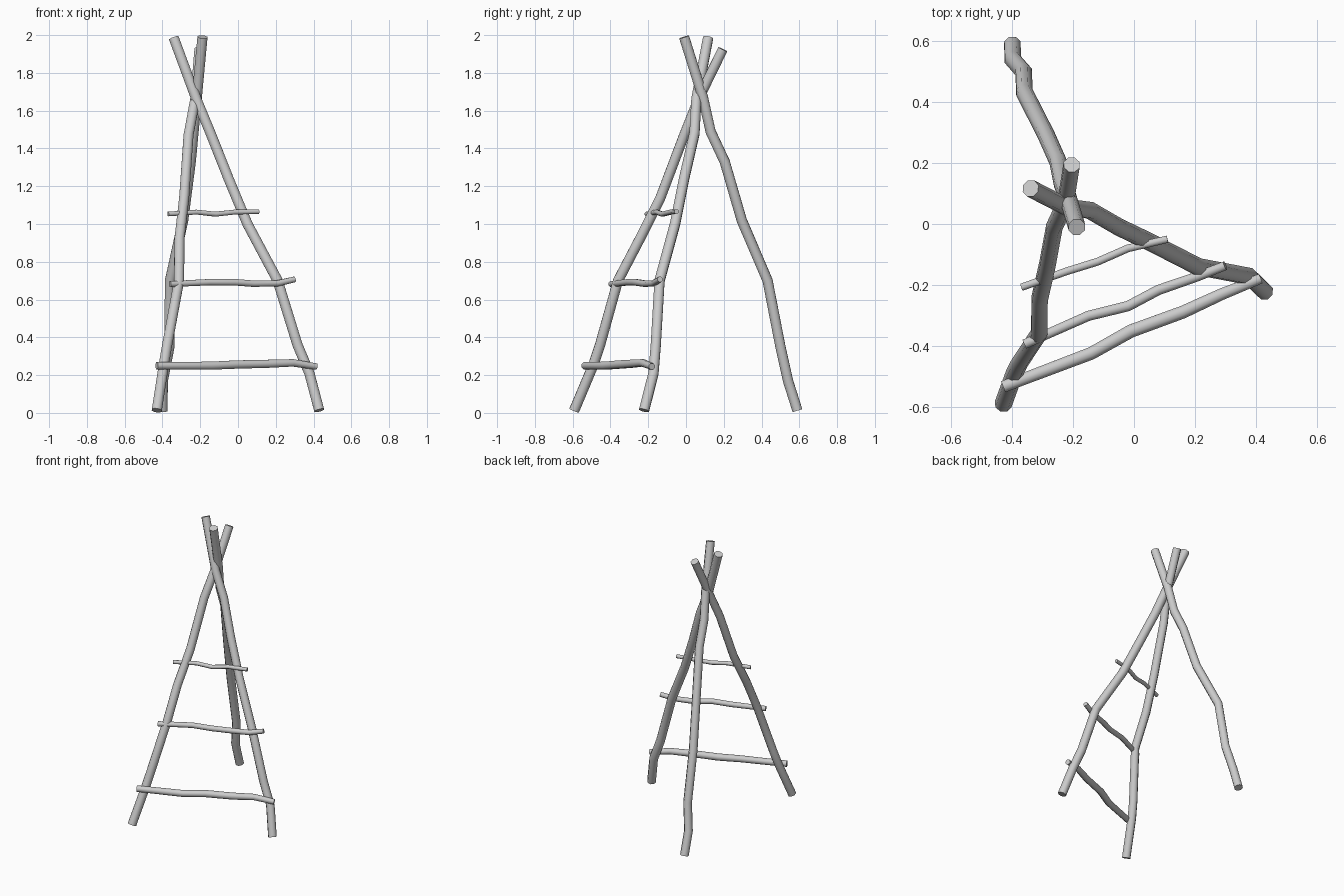
import bpy, bmesh, math
from mathutils import Vector

SIDES = 8


def branch(name, pts, r0, r1, bulge=0.0):
    """Crooked octagonal branch through pts, radius r0 to r1, thicker mid-way by bulge."""
    pts = [Vector(p) for p in pts]
    last = len(pts) - 1
    main = (pts[-1] - pts[0]).normalized()
    ref = Vector((0, 1, 0)) if abs(main.z) > 0.5 else Vector((0, 0, 1))
    bm = bmesh.new()
    rings = []
    for i, p in enumerate(pts):
        a = (pts[i] - pts[i - 1]).normalized() if i > 0 else Vector()
        b = (pts[i + 1] - pts[i]).normalized() if i < last else Vector()
        t = (a + b).normalized()
        u = ref.cross(t).normalized()
        v = t.cross(u)
        f = i / last
        r = r0 + (r1 - r0) * f + bulge * math.sin(math.pi * f)
        rings.append([bm.verts.new(p + r * (u * math.cos(k) + v * math.sin(k)))
                      for k in (2 * math.pi * (j + 0.5) / SIDES for j in range(SIDES))])
    for lo, hi in zip(rings, rings[1:]):
        for j in range(SIDES):
            n = (j + 1) % SIDES
            bm.faces.new((lo[j], lo[n], hi[n], hi[j])).smooth = True
    caps = [bm.faces.new(rings[0][::-1]), bm.faces.new(rings[-1])]
    for cap in caps:  # keep the cut ends crisp
        for e in cap.edges:
            e.smooth = False
    bmesh.ops.recalc_face_normals(bm, faces=bm.faces)
    me = bpy.data.meshes.new(name)
    bm.to_mesh(me)
    bm.free()
    ob = bpy.data.objects.new(name, me)
    bpy.context.collection.objects.link(ob)
    return ob


# Three leaning poles that cross near the top
branch("front_left_pole", [
    (-0.43, -0.592, 0.013), (-0.392, -0.488, 0.26), (-0.375, -0.455, 0.36),
    (-0.312, -0.36, 0.70), (-0.31, -0.245, 0.92), (-0.285, -0.135, 1.14),
    (-0.262, -0.01, 1.47), (-0.225, 0.07, 1.67), (-0.205, 0.195, 1.925)], 0.029, 0.028)
branch("right_pole", [
    (0.43, -0.222, 0.013), (0.378, -0.172, 0.21), (0.315, -0.16, 0.36),
    (0.21, -0.14, 0.70), (0.05, -0.058, 1.0), (-0.05, -0.01, 1.24),
    (-0.145, 0.045, 1.48), (-0.22, 0.055, 1.66), (-0.34, 0.117, 1.985)], 0.029, 0.029)
branch("back_pole", [
    (-0.40, 0.59, 0.012), (-0.398, 0.54, 0.17), (-0.363, 0.50, 0.35),
    (-0.36, 0.432, 0.70), (-0.29, 0.295, 1.02), (-0.25, 0.205, 1.33),
    (-0.235, 0.13, 1.49), (-0.218, 0.09, 1.67), (-0.188, -0.01, 1.99)], 0.029, 0.029)

# Three rungs across the front
branch("lower_rung", [
    (-0.43, -0.535, 0.25), (-0.14, -0.425, 0.25), (-0.01, -0.352, 0.256),
    (0.16, -0.29, 0.26), (0.29, -0.23, 0.265), (0.415, -0.18, 0.245)], 0.021, 0.018, 0.004)
branch("middle_rung", [
    (-0.36, -0.395, 0.682), (-0.15, -0.302, 0.692), (-0.02, -0.27, 0.692),
    (0.08, -0.217, 0.684), (0.21, -0.172, 0.686), (0.30, -0.137, 0.707)], 0.017, 0.016, 0.002)
branch("upper_rung", [
    (-0.37, -0.208, 1.053), (-0.22, -0.155, 1.063), (-0.12, -0.124, 1.052),
    (-0.02, -0.08, 1.063), (0.11, -0.05, 1.066)], 0.013, 0.013, 0.001)
